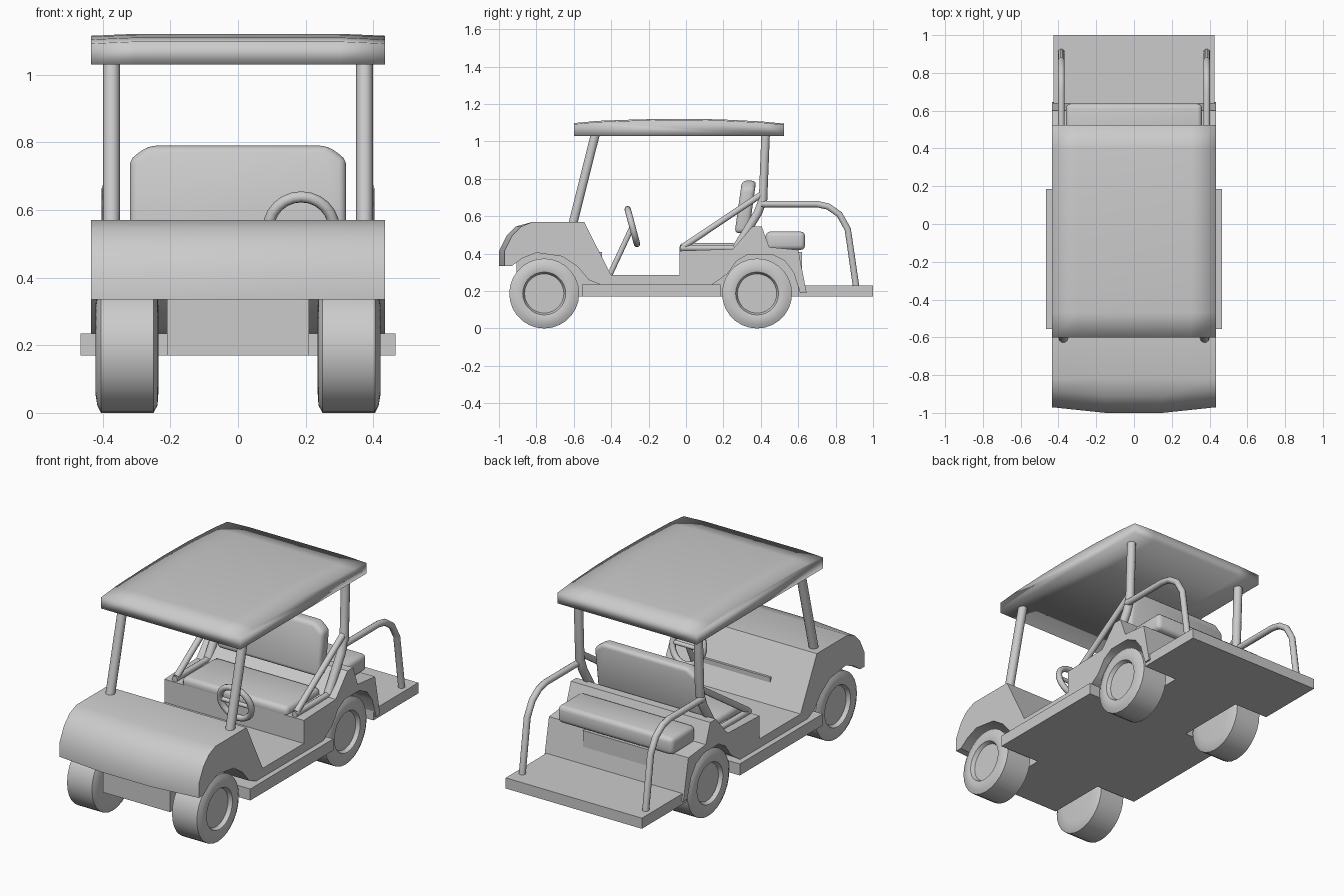
import bpy, bmesh, math
from mathutils import Vector

if "Cube" in bpy.data.objects:
    bpy.data.objects.remove(bpy.data.objects["Cube"])


def finish(name, bm, angle=35):
    bmesh.ops.recalc_face_normals(bm, faces=bm.faces)
    me = bpy.data.meshes.new(name)
    bm.to_mesh(me)
    bm.free()
    ob = bpy.data.objects.new(name, me)
    bpy.context.collection.objects.link(ob)
    smooth(ob, angle)
    return ob


def smooth(ob, angle):
    bpy.ops.object.select_all(action='DESELECT')
    ob.select_set(True)
    bpy.context.view_layer.objects.active = ob
    bpy.ops.object.shade_smooth_by_angle(angle=math.radians(angle))


def bevel(bm, width, segs=3):
    if width:
        bmesh.ops.bevel(bm, geom=bm.edges[:], offset=width, segments=segs,
                        profile=0.5, affect='EDGES')


def loft(name, outline, stations, place, bev=0, angle=35):
    """Sweep an outline through stations; place(station, u, v) gives each point."""
    bm = bmesh.new()
    loops = [[bm.verts.new(place(s, u, v)) for u, v in outline] for s in stations]
    n = len(outline)
    for a, b in zip(loops, loops[1:]):
        for i in range(n):
            bm.faces.new((a[i], a[(i + 1) % n], b[(i + 1) % n], b[i]))
    bm.faces.new(loops[0])
    bm.faces.new(loops[-1])
    bmesh.ops.recalc_face_normals(bm, faces=bm.faces)
    bevel(bm, bev)
    return finish(name, bm, angle)


def box(name, x, y, z, bev=0):
    """Box spanning -x..x and the given y and z ranges."""
    return loft(name, [(y[0], z[0]), (y[1], z[0]), (y[1], z[1]), (y[0], z[1])],
                (-x, x), lambda s, u, v: (s, u, v), bev)


def tube(name, pts, r):
    cu = bpy.data.curves.new(name, 'CURVE')
    cu.dimensions = '3D'
    cu.bevel_depth, cu.bevel_resolution, cu.use_fill_caps = r, 3, True
    sp = cu.splines.new('POLY')
    sp.points.add(len(pts) - 1)
    for p, co in zip(sp.points, pts):
        p.co = (*co, 1)
    ob = bpy.data.objects.new(name, cu)
    bpy.context.collection.objects.link(ob)
    bpy.ops.object.select_all(action='DESELECT')
    ob.select_set(True)
    bpy.context.view_layer.objects.active = ob
    bpy.ops.object.convert(target='MESH')
    smooth(bpy.context.object, 50)


# Body shell: side outline swept across the width, nose corners pulled back
body = [(-1.0, .335), (-1.0, .415), (-.96, .495), (-.91, .545), (-.82, .57),
        (-.545, .57), (-.40, .285), (-.035, .285), (-.035, .415), (.25, .425),
        (.355, .545), (.405, .545), (.445, .435), (.60, .42), (.645, .19),
        (.61, .19), (.575, .30), (.53, .36), (.46, .395), (.33, .395),
        (.27, .36), (.22, .29), (.14, .235), (-.46, .235), (-.52, .26),
        (-.58, .33), (-.66, .385), (-.80, .405), (-.905, .375), (-.96, .335)]


def nose(s, u, v):
    back = .03 * max(0, (abs(s) - .15) / .285) if u < -.9 else 0
    return (s, u + back, v)


loft("body_shell", body, (-.435, -.15, .15, .435), nose)

# Chassis
box("floor_and_sills", .465, (-.555, .185), (.17, .235))
box("rear_platform", .425, (.60, 1.0), (.17, .23))
box("front_wheel_well_core", .21, (-.905, -.45), (.17, .41))
box("rear_wheel_well_core", .21, (.12, .62), (.17, .41))

# Roof: arched, with slightly lowered side edges
roof = [(-.60, 1.03), (-.60, 1.098), (-.47, 1.11), (-.25, 1.118), (-.04, 1.121),
        (.18, 1.118), (.40, 1.107), (.525, 1.095), (.525, 1.03)]
loft("roof", roof, (-.435, -.30, .30, .435),
     lambda s, u, v: (s, u, v - (.006 if abs(s) > .4 and v > 1.05 else 0)), 0, 95)

# Seats
box("front_seat_cushion", .33, (-.035, .27), (.39, .457), .025)
box("rear_seat_cushion", .36, (.425, .637), (.42, .518), .025)
back = [(-.32, .51), (.32, .51), (.32, .75), (.265, .79), (-.265, .79), (-.32, .75)]
loft("seat_back", back, (-.038, .038),
     lambda s, u, v: (u, .298 + s + (v - .51) * .14, v), .022)

# Wheels: lathed tyre with recessed hub
profile = [(.235, 0), (.235, .12), (.238, .165), (.25, .187), (.405, .187),
           (.416, .165), (.421, .135), (.416, .115), (.395, .105), (.395, 0)]
for side, sx in (("right", 1), ("left", -1)):
    for end, wy in (("front", -.758), ("rear", .38)):
        bm = bmesh.new()
        vs = [bm.verts.new((x * sx, wy, .187 + r)) for x, r in profile]
        es = [bm.edges.new(p) for p in zip(vs, vs[1:])]
        bmesh.ops.spin(bm, geom=vs + es, cent=(0, wy, .187), axis=(1, 0, 0),
                       angle=2 * math.pi, steps=28)
        bmesh.ops.remove_doubles(bm, verts=bm.verts, dist=1e-4)
        finish(f"{end}_{side}_wheel", bm, 50)

    # Roof posts, arm rests and rear grab rails
    px = .374 * sx
    tube(f"front_{side}_post", [(px, -.61, .54), (px, -.482, 1.05)], .025)
    tube(f"rear_{side}_post", [(px, .426, 1.05), (px, .412, .69), (px, .385, .62),
                               (px, .27, .43)], .024)
    tube(f"{side}_arm_rest", [(px, .40, .715), (px, -.015, .437)], .017)
    tube(f"{side}_seat_rail", [(px, -.03, .43), (px, .28, .43)], .017)
    rx = .385 * sx
    tube(f"{side}_grab_rail", [(rx, .40, .665), (rx, .70, .665), (rx, .76, .652),
                               (rx, .82, .61), (rx, .865, .53), (rx, .91, .22)], .018)

# Steering wheel, spoke and column
centre = Vector((.187, -.287, .545))
axis = Vector((0, .22, .059))
bpy.ops.mesh.primitive_torus_add(location=centre, major_radius=.097, minor_radius=.017,
                                 major_segments=24, minor_segments=8,
                                 rotation=axis.to_track_quat('Z', 'Y').to_euler())
bpy.context.object.name = "steering_wheel"
smooth(bpy.context.object, 60)
tube("steering_spoke", [centre - Vector((.095, 0, 0)), centre + Vector((.095, 0, 0))], .012)
tube("steering_column", [(.187, -.415, .27), centre], .015)
